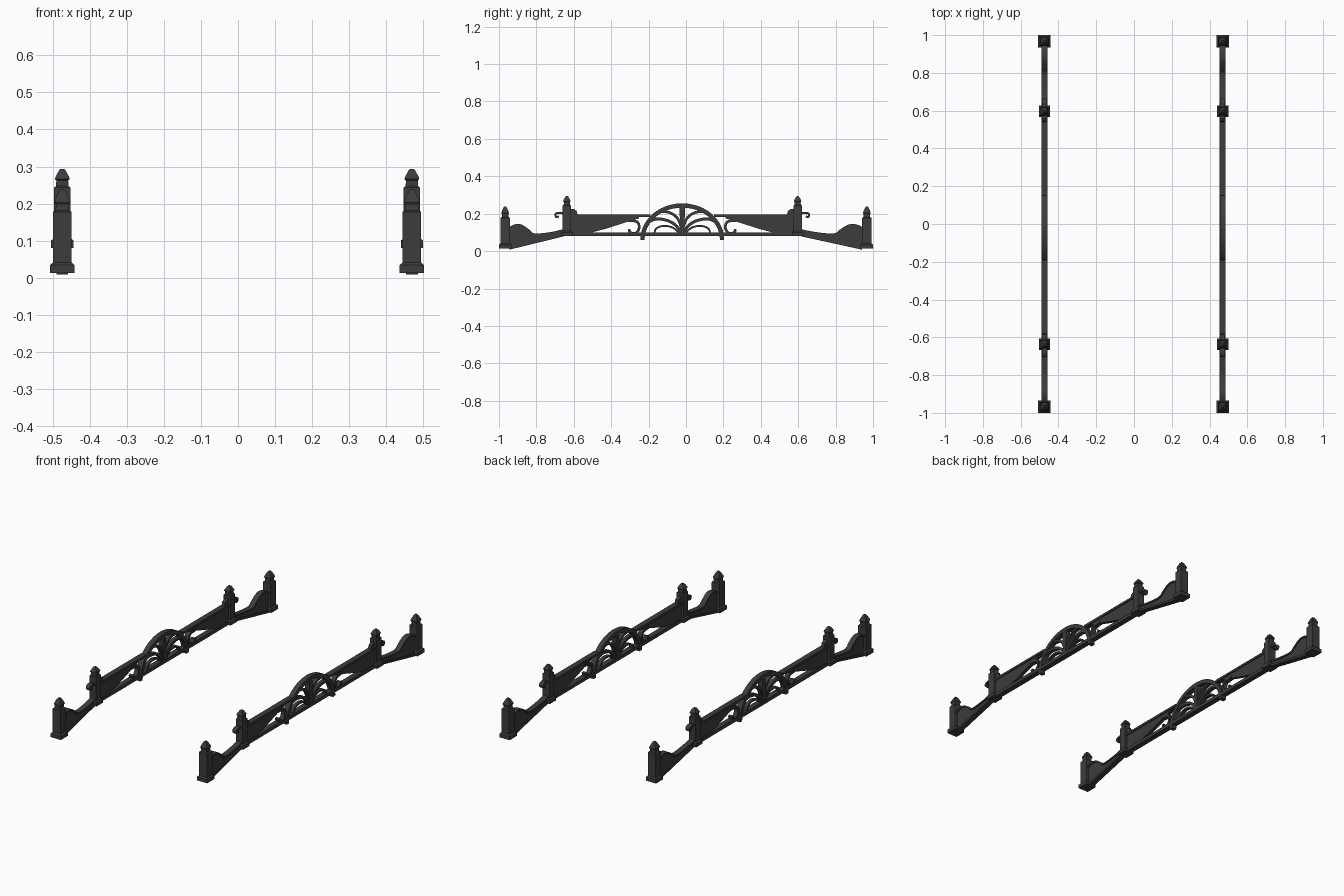
import bpy, bmesh, math
from mathutils import Vector

cube = bpy.data.objects.get("Cube")
if cube:
    bpy.data.objects.remove(cube, do_unlink=True)

iron = bpy.data.materials.new("dark_iron")
iron.use_nodes = True
COLOUR = (0.045, 0.045, 0.045, 1)
iron.diffuse_color = COLOUR
bsdf = iron.node_tree.nodes["Principled BSDF"]
bsdf.inputs["Base Color"].default_value = COLOUR
bsdf.inputs["Roughness"].default_value = 0.8

MID = -0.02          # centre of the raised span along y
TALL = 0.617         # tall post distance from that centre
END = 0.967          # end post distance from the origin


def finish(name, bm):
    bmesh.ops.recalc_face_normals(bm, faces=bm.faces)
    mesh = bpy.data.meshes.new(name)
    bm.to_mesh(mesh)
    bm.free()
    mesh.materials.append(iron)
    bpy.context.collection.objects.link(bpy.data.objects.new(name, mesh))


def plate(name, x, outline, thick):
    """Extrude a (y, z) outline along x."""
    bm = bmesh.new()
    face = bm.faces.new([bm.verts.new((x - thick / 2, y, z)) for y, z in outline])
    out = bmesh.ops.extrude_face_region(bm, geom=[face])["geom"]
    verts = [v for v in out if isinstance(v, bmesh.types.BMVert)]
    bmesh.ops.translate(bm, verts=verts, vec=(thick, 0, 0))
    finish(name, bm)


def smooth(points, steps=5):
    """Catmull-Rom path through the points."""
    p = [Vector(q) for q in points]
    p = [2 * p[0] - p[1]] + p + [2 * p[-1] - p[-2]]
    path = []
    for a, b, c, d in zip(p, p[1:], p[2:], p[3:]):
        for i in range(steps):
            t = i / steps
            path.append(0.5 * (2 * b + (c - a) * t + (2*a - 5*b + 4*c - d) * t**2
                               + (3*b - a - 3*c + d) * t**3))
    return path + [p[-2]]


def bar(name, x, path, width, thick):
    """Flat iron bar following a (y, z) path."""
    path = [Vector(p) for p in path]
    bm = bmesh.new()
    rings = []
    for i, p in enumerate(path):
        d = (path[min(i + 1, len(path) - 1)] - path[max(i - 1, 0)]).normalized()
        n = Vector((-d.y, d.x)) * width / 2
        rings.append([bm.verts.new((x + sx * thick / 2, p.x + sn * n.x, p.y + sn * n.y))
                      for sx, sn in ((-1, -1), (1, -1), (1, 1), (-1, 1))])
    loft(bm, rings)
    finish(name, bm)


def loft(bm, rings):
    for a, b in zip(rings, rings[1:]):
        for i in range(4):
            j = (i + 1) % 4
            bm.faces.new((a[i], a[j], b[j], b[i]))
    bm.faces.new(rings[0])
    bm.faces.new(rings[-1])


def post(name, x, y, profile):
    """Square post lofted through (half width, z) levels."""
    bm = bmesh.new()
    loft(bm, [[bm.verts.new((x + sx * h, y + sy * h, z))
               for sx, sy in ((-1, -1), (1, -1), (1, 1), (-1, 1))] for h, z in profile])
    finish(name, bm)


END_POST = [(.033, .013), (.033, .034), (.025, .041), (.025, .178), (.018, .182),
            (.017, .196), (.021, .203), (.019, .211), (.009, .233), (.005, .238)]
TALL_POST = [(.03, .08), (.03, .1), (.022, .107), (.022, .243), (.017, .247),
             (.016, .262), (.02, .266), (.018, .273), (.008, .291), (.004, .294)]


def build_side(label, x):
    bar(label + "_lower_rail", x, [(MID - TALL, .09), (MID + TALL, .09)], .02, .032)

    # Central arch and its king post
    arch = [(MID + .213 * math.cos(a), .06 + .184 * math.sin(a))
            for a in (math.pi * i / 24 for i in range(25))]
    bar(label + "_arch", x, arch, .023, .03)
    plate(label + "_king_post", x, [(MID - .011, .085), (MID + .011, .085),
                                    (MID + .015, .25), (MID - .015, .25)], .03)

    for s, end in ((-1, "front"), (1, "back")):
        tag = label + "_" + end
        tall_y = MID + s * TALL
        end_y = s * END

        def span(points):
            return [(MID + s * u, z) for u, z in points]

        def slope(points):
            return [(tall_y + (end_y - tall_y) * t, z) for t, z in points]

        post(tag + "_end_post", x, end_y, END_POST)
        post(tag + "_tall_post", x, tall_y, TALL_POST)

        # Tapered panel beside the arch
        bar(tag + "_top_rail", x, span([(.17, .19), (TALL, .19)]), .013, .032)
        plate(tag + "_tapered_panel", x, span([
            (.6, .09), (.5, .095), (.4, .122), (.29, .158), (.23, .175),
            (.23, .19), (.56, .195), (.565, .215), (.58, .225), (.6, .225)]), .02)

        # Scrolls and fan ribs
        bar(tag + "_scroll", x, smooth(span([
            (.285, .118), (.277, .1), (.25, .096), (.231, .122),
            (.242, .157), (.3, .165)])), .014, .026)
        bar(tag + "_lower_rib", x, smooth(span([
            (.005, .09), (.03, .133), (.075, .162), (.135, .172), (.185, .155)])), .016, .022)
        bar(tag + "_upper_rib", x, smooth(span([
            (.006, .13), (.025, .175), (.065, .205), (.12, .213)])), .014, .022)
        bar(tag + "_small_rib", x, smooth(span([
            (.01, .09), (.05, .125), (.1, .135), (.14, .12), (.15, .09)])), .01, .02)
        bar(tag + "_post_hook", x, smooth(span([
            (.63, .2), (.66, .205), (.678, .197), (.674, .183), (.66, .185)])), .011, .026)

        # Sloping end panel with cap and foot strips
        top = smooth(slope([(.05, .113), (.25, .098), (.52, .09), (.63, .115),
                            (.74, .138), (.85, .138), (.95, .12)]), 4)
        foot = slope([(.05, .085), (.93, .014)])
        plate(tag + "_end_panel", x, foot[::-1] + [tuple(p) for p in top], .02)
        bar(tag + "_panel_cap", x, top, .009, .032)
        bar(tag + "_panel_foot", x, foot, .012, .032)


build_side("right", -0.474)
build_side("left", 0.469)
